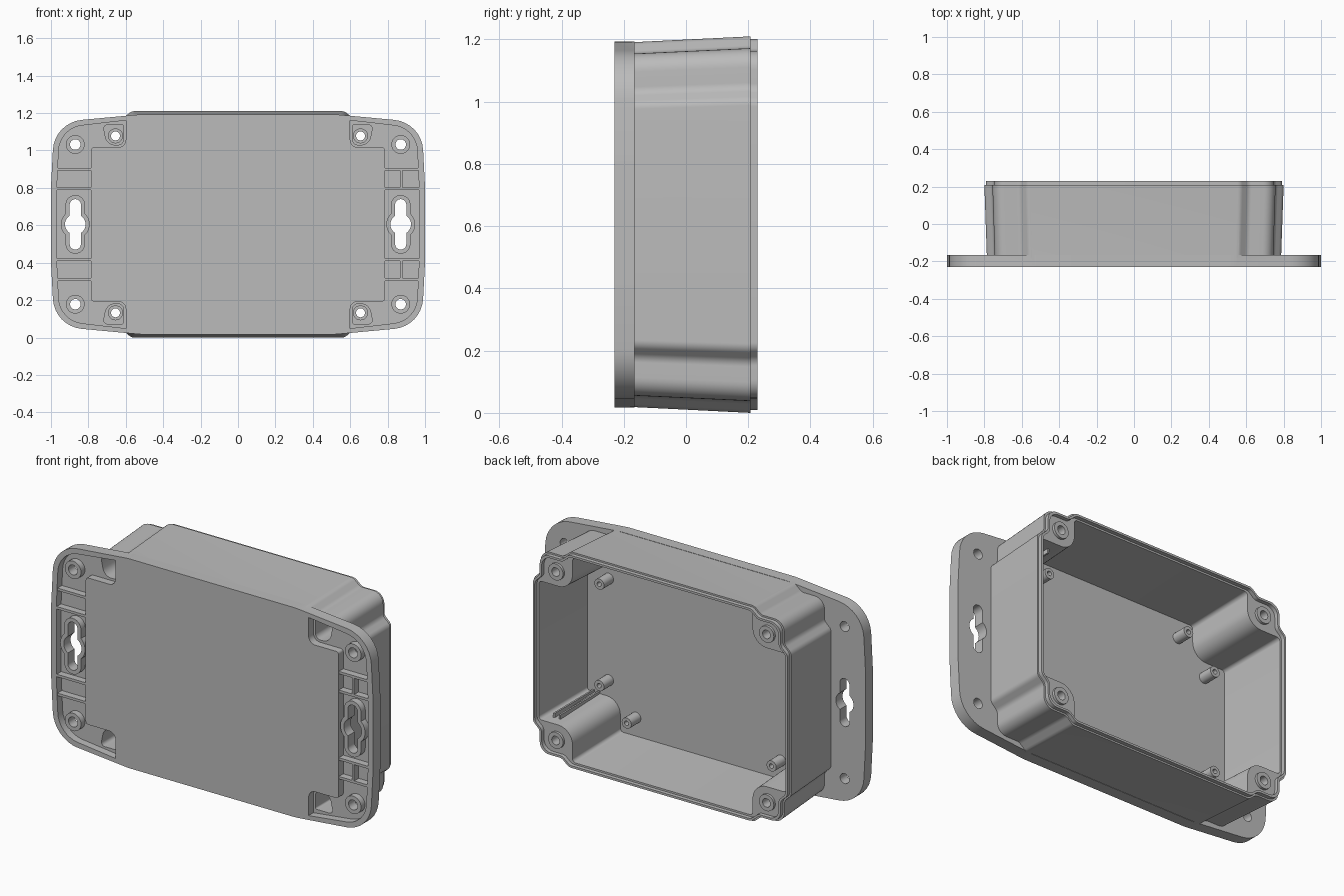
import bpy, bmesh, math
from mathutils import Vector

ZC = 0.605          # height of the box centre
FRONT, FLANGE_BACK, RIM = -0.23, -0.165, 0.208
RECESS, FLOOR = -0.187, -0.2

cube = bpy.data.objects.get("Cube")
if cube:
    bpy.data.objects.remove(cube, do_unlink=True)

grey = bpy.data.materials.new("light_grey_plastic")
grey.use_nodes = True
COLOUR = (0.5, 0.5, 0.5, 1)
grey.diffuse_color = COLOUR
bsdf = grey.node_tree.nodes["Principled BSDF"]
bsdf.inputs["Base Color"].default_value = COLOUR
bsdf.inputs["Roughness"].default_value = 0.6


# ---- outline helpers: points are (x, z, corner radius), clockwise ----
def four_way(q):
    out = list(q)
    out += [(x, -z, r) for x, z, r in reversed(q)]
    out += [(-x, -z, r) for x, z, r in q]
    out += [(-x, z, r) for x, z, r in reversed(q)]
    return out


def inset(pts, d):
    out = []
    for i, (x, z, r) in enumerate(pts):
        p = Vector((x, z))
        a = (p - Vector(pts[i - 1][:2])).normalized()
        b = (Vector(pts[(i + 1) % len(pts)][:2]) - p).normalized()
        na, nb = Vector((a.y, -a.x)), Vector((b.y, -b.x))
        q = p + (na + nb) * d / (1 + na.dot(nb))
        out.append((q.x, q.y, r))
    return out


def fillet(pts, steps=8):
    out = []
    for i, (x, z, r) in enumerate(pts):
        p = Vector((x, z))
        a = Vector(pts[i - 1][:2]) - p
        b = Vector(pts[(i + 1) % len(pts)][:2]) - p
        half = a.angle(b) / 2
        if r <= 0 or half > 1.56:
            out.append((x, z))
            continue
        t = min(r / math.tan(half), a.length * 0.48, b.length * 0.48)
        r = t * math.tan(half)
        c = p + (a.normalized() + b.normalized()).normalized() * r / math.sin(half)
        v0, v1 = p + a.normalized() * t - c, p + b.normalized() * t - c
        a0 = math.atan2(v0.y, v0.x)
        sweep = math.atan2(v0.x * v1.y - v0.y * v1.x, v0.dot(v1))
        for k in range(steps + 1):
            ang = a0 + sweep * k / steps
            out.append((c.x + r * math.cos(ang), c.y + r * math.sin(ang)))
    return out


def arc(cx, cz, r, a0, a1, n):
    return [(cx + r * math.cos(a0 + (a1 - a0) * k / n),
             cz + r * math.sin(a0 + (a1 - a0) * k / n)) for k in range(n + 1)]


def circle(cx, cz, r, n=28):
    return arc(cx, cz, r, 0, math.tau, n)[:-1]


def rect(cx, cz, w, h):
    return [(cx + sx * w / 2, cz + sz * h / 2)
            for sx, sz in ((-1, -1), (-1, 1), (1, 1), (1, -1))]


def keyhole(cx, grow):
    w, big, reach = 0.03 + grow, 0.055 + grow, 0.105
    b, pi = math.acos(w / big), math.pi
    return (arc(cx, reach, w, 0, pi, 12) + arc(cx, 0, big, pi - b, pi + b, 10)
            + arc(cx, -reach, w, pi, 2 * pi, 12) + arc(cx, 0, big, -b, b, 10))


# ---- solids: an outline swept along y, optionally tapered at the start ----
def prism(name, outline, y0, y1, taper=(1, 1)):
    bm = bmesh.new()
    lo = [bm.verts.new((x * taper[0], y0, ZC + z * taper[1])) for x, z in outline]
    hi = [bm.verts.new((x, y1, ZC + z)) for x, z in outline]
    bm.faces.new(lo)
    bm.faces.new(hi)
    n = len(outline)
    for i in range(n):
        j = (i + 1) % n
        bm.faces.new((lo[i], lo[j], hi[j], hi[i]))
    bmesh.ops.recalc_face_normals(bm, faces=bm.faces)
    me = bpy.data.meshes.new(name)
    bm.to_mesh(me)
    bm.free()
    me.materials.append(grey)
    ob = bpy.data.objects.new(name, me)
    bpy.context.scene.collection.objects.link(ob)
    return ob


def combine(target, other, operation="DIFFERENCE"):
    mod = target.modifiers.new("bool", "BOOLEAN")
    mod.operation, mod.solver, mod.object = operation, "EXACT", other
    bpy.context.view_layer.objects.active = target
    bpy.ops.object.modifier_apply(modifier=mod.name)
    bpy.data.objects.remove(other, do_unlink=True)


def cut(target, outline, y0, y1, taper=(1, 1)):
    combine(target, prism("cutter", outline, y0, y1, taper))


def tube(name, outer, inner, y0, y1, hole0=None):
    ob = prism(name, outer, y0, y1)
    cut(ob, inner, y0 - 0.05 if hole0 is None else hole0, y1 + 0.05)
    return ob


SIGNS = [(sx, sz) for sx in (-1, 1) for sz in (-1, 1)]
TAPER = (0.983, 0.968)

# Body: mounting flange joined to the tapered box
flange = four_way([(0.52, 0.588, 0.5), (0.982, 0.545, 0.17), (1.0, 0.2, 0.5)])
wall = four_way([(0.57, 0.605, 0.04), (0.615, 0.567, 0.04), (0.757, 0.567, 0.1),
                 (0.757, 0.44, 0.04), (0.8, 0.4, 0.04)])
body = prism("enclosure_body", fillet(flange), FRONT, FLANGE_BACK)
combine(body, prism("box", fillet(wall), -0.18, RIM, TAPER), "UNION")

# Interior, leaving rounded corner columns
cavity = four_way([(0.56, 0.575, 0.02), (0.56, 0.39, 0.09), (0.77, 0.39, 0.02)])
cut(body, fillet(cavity), FLOOR, RIM + 0.02, (0.978, 0.965))

# Recesses in the front of both flange ends
end = [(0.6, 0.556, 0), (0.953, 0.515, 0.14), (0.968, 0.2, 0.5),
       (0.968, -0.2, 0.5), (0.953, -0.515, 0.14), (0.6, -0.556, 0),
       (0.6, -0.412, 0.04), (0.785, -0.412, 0.015),
       (0.785, 0.412, 0.015), (0.6, 0.412, 0.04)]
for s in (-1, 1):
    cut(body, [(s * x, z) for x, z in fillet(end)], FRONT - 0.05, RECESS)
    cut(body, keyhole(s * 0.87, 0), -0.3, -0.1)

# Screw pockets, column screw holes and flange screw holes
pocket = [(0.612, 0.532, 0.01), (0.722, 0.532, 0.02),
          (0.70, 0.425, 0.06), (0.612, 0.425, 0.03)]
for sx, sz in SIGNS:
    cut(body, [(sx * x, sz * z) for x, z in fillet(pocket)], -0.3, 0.1)
    cut(body, circle(sx * 0.655, sz * 0.473, 0.024), 0.05, 0.3)
    cut(body, circle(sx * 0.87, sz * 0.427, 0.028), -0.3, -0.1)

parts = [body]

# Thin sealing tongue around the open back
parts.append(tube("sealing_rim", fillet(inset(wall, 0.009)),
                  fillet(inset(wall, 0.021)), RIM - 0.01, 0.23))

# Raised collars around screw holes
for sx, sz in SIGNS:
    x, z = sx * 0.87, sz * 0.427
    parts.append(tube("flange_screw_collar", circle(x, z, 0.05),
                      circle(x, z, 0.028), -0.222, RECESS + 0.005))
    x, z = sx * 0.655, sz * 0.473
    parts.append(tube("column_screw_collar", circle(x, z, 0.046),
                      circle(x, z, 0.024), RIM - 0.01, 0.222))
    parts.append(tube("pocket_screw_collar", circle(x, z, 0.04),
                      circle(x, z, 0.024), 0.085, 0.105))

# Keyhole collars and stiffening ribs on the flange ends
for s in (-1, 1):
    parts.append(tube("keyhole_collar", keyhole(s * 0.87, 0.022),
                      keyhole(s * 0.87, 0), -0.225, RECESS + 0.005))
    for z in (-0.295, -0.19, 0.19, 0.295):
        parts.append(prism("flange_rib", rect(s * 0.877, z, 0.19, 0.014),
                           -0.226, RECESS + 0.005))
for z in (-0.2425, 0.2425):
    parts.append(prism("flange_cross_rib", rect(0.873, z, 0.014, 0.1),
                       -0.226, RECESS + 0.005))

# Hollow circuit board posts on the floor
for sx, sz in SIGNS:
    for x, z in ((0.62, 0.285), (0.45, 0.45)):
        x, z = sx * x, sz * z
        parts.append(tube("board_post", circle(x, z, 0.03, 20),
                          circle(x, z, 0.013, 16), FLOOR - 0.01, -0.115, -0.18))

# Guide ribs beside the columns at the left end
for sz in (-1, 1):
    for x in (0.68, 0.715):
        parts.append(prism("guide_rib", rect(x, sz * 0.378, 0.01, 0.03),
                           FLOOR - 0.005, 0.15))

# Smooth curved walls, keep edges crisp
for ob in bpy.context.selected_objects:
    ob.select_set(False)
for ob in parts:
    ob.select_set(True)
bpy.context.view_layer.objects.active = body
bpy.ops.object.shade_smooth_by_angle(angle=math.radians(28))
